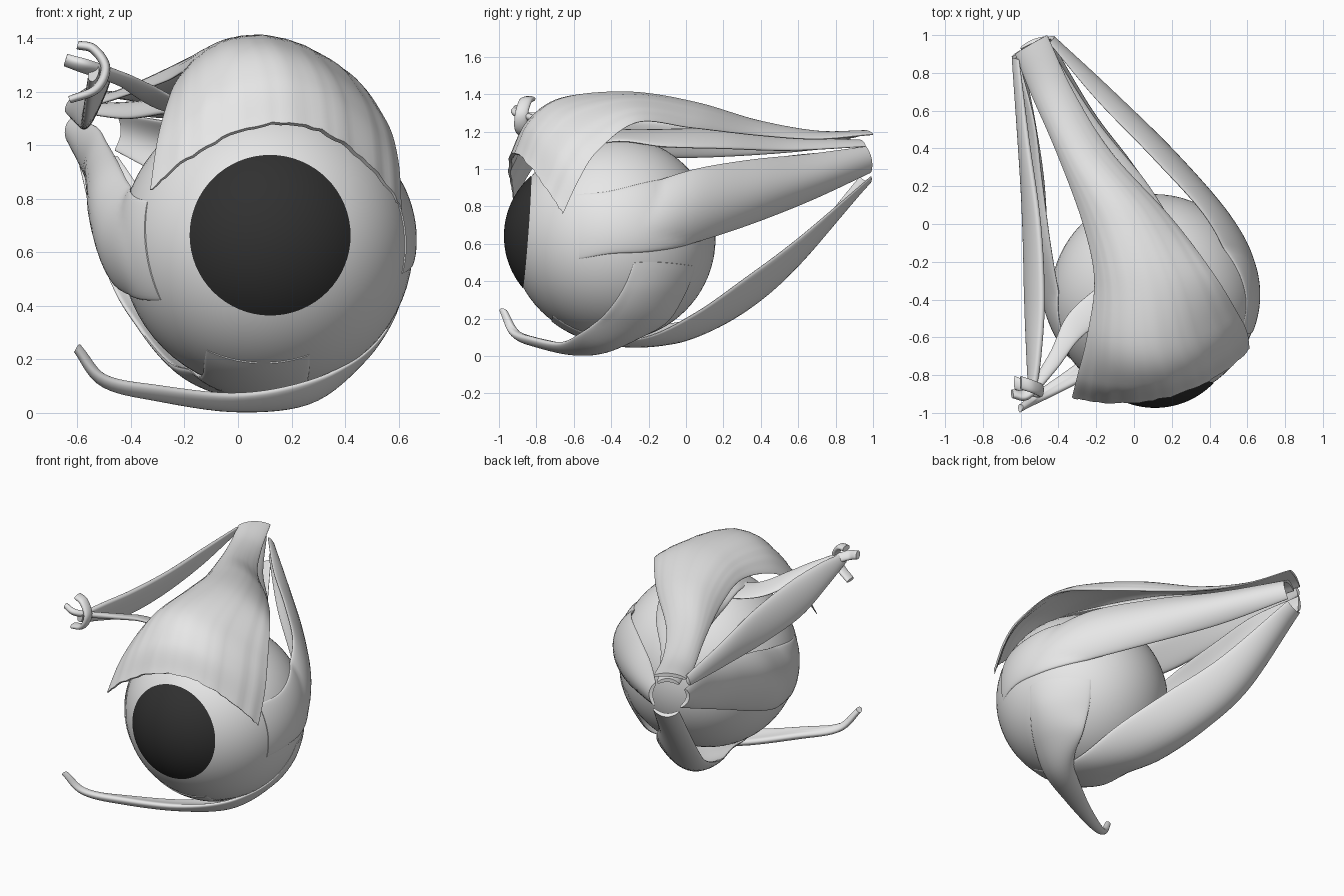
import bpy, bmesh, math, random
from mathutils import Vector, Matrix

random.seed(4)
G = Vector((0.107, -0.39, 0.63))   # globe centre
R = 0.548                          # globe radius


def material(name, v):
    m = bpy.data.materials.new(name)
    m.diffuse_color = (v, v, v, 1)
    return m


GREY = material("pale grey", 0.8)
DARK = material("dark cornea", 0.03)


def finish(name, bm, mat, angle=50):
    bmesh.ops.recalc_face_normals(bm, faces=bm.faces)
    me = bpy.data.meshes.new(name)
    bm.to_mesh(me)
    bm.free()
    ob = bpy.data.objects.new(name, me)
    bpy.context.collection.objects.link(ob)
    me.materials.append(mat)
    bpy.context.view_layer.objects.active = ob
    ob.select_set(True)
    bpy.ops.object.shade_smooth_by_angle(angle=math.radians(angle))
    ob.select_set(False)
    return ob


def spline(pts, s):
    """Catmull-Rom through pts, s in 0..1"""
    x = s * (len(pts) - 1)
    i = min(int(x), len(pts) - 2)
    t = x - i
    b, c = pts[i], pts[i + 1]
    a = pts[i - 1] if i else b * 2 - c
    d = pts[i + 2] if i + 2 < len(pts) else c * 2 - b
    return (b * 2 + (c - a) * t + (a * 2 - b * 5 + c * 4 - d) * t * t
            + (b * 3 - a - c * 3 + d) * t ** 3) * 0.5


def band(name, sections, thick, clear=None, wrinkle=0.0, ns=48, nu=20):
    """Muscle strap: each section is left edge, middle, right edge.
    thick = half thickness at start, middle, end; clear = lift off the globe at start, end."""
    rails = [[Vector(s[k:k + 3]) for s in sections] for k in (0, 3, 6)]

    def point(s, u):
        l, m, r = (spline(rail, s) for rail in rails)
        p = m + (r - l) * (u / 2) + ((l + r) / 2 - m) * u * u
        if clear:
            d = p - G
            lift = R + clear[0] + (clear[1] - clear[0]) * s ** 3
            # push out of the globe, and settle onto it towards the insertion
            if d.length < lift:
                p = G + d.normalized() * lift
            else:
                h = min(max((s - 0.65) / 0.35, 0), 1)
                p = p.lerp(G + d.normalized() * lift, h * h * (3 - 2 * h))
        return p

    bm = bmesh.new()
    rings = []
    phase = [random.uniform(0, 6.28) for _ in range(3)]
    ragged = [random.uniform(-1, 1) for _ in range(nu + 1)]
    for i in range(ns + 1):
        s = i / ns
        a, b, c = thick
        t = a * (1 - s) * (1 - 2 * s) + 4 * b * s * (1 - s) + c * s * (2 * s - 1)
        upper, lower = [], []
        for j in range(nu + 1):
            u = -math.cos(math.pi * j / nu)
            p = point(s, u)
            e = 0.004
            du = point(s, min(u + e, 1)) - point(s, max(u - e, -1))
            ds = point(min(s + e, 1), u) - point(max(s - e, 0), u)
            n = ds.cross(du).normalized()
            w = wrinkle * s * s * sum(math.sin(k * u + ph) for k, ph in zip((17, 29, 41), phase))
            p = p + n * w
            if i == ns:
                p = p + ds.normalized() * ragged[j] * wrinkle * 3
            h = n * t * max(1 - u * u, 0) ** 0.4
            upper.append(p + h)
            if 0 < j < nu:
                lower.append(p - h)
        rings.append([bm.verts.new(v) for v in upper + lower[::-1]])
    k = len(rings[0])
    for r0, r1 in zip(rings, rings[1:]):
        for j in range(k):
            bm.faces.new((r0[j], r0[(j + 1) % k], r1[(j + 1) % k], r1[j]))
    # end caps as quad strips across the strap
    for r in (rings[0], rings[-1]):
        for j in range(nu):
            q = [r[j], r[j + 1], r[(k - j - 1) % k], r[(k - j) % k]]
            bm.faces.new(list(dict.fromkeys(q)))
    return finish(name, bm, GREY)


# Globe and bulging cornea, gaze tilted slightly up
gaze = Vector((0.013, -0.46, 0.034)).normalized()
turn = gaze.to_track_quat('Z', 'Y').to_matrix().to_4x4()
bm = bmesh.new()
bmesh.ops.create_uvsphere(bm, u_segments=64, v_segments=40, radius=R)
bm.transform(Matrix.Translation(G) @ turn)
finish("eyeball", bm, GREY)

bm = bmesh.new()
rim, base, height = 0.301, 0.462, 0.122
rc = (rim ** 2 + height ** 2) / (2 * height)
amax = math.asin(rim / rc)
prof = [bm.verts.new((rc * math.sin(amax * i / 16), 0, base + height - rc + rc * math.cos(amax * i / 16)))
        for i in range(17)]
edges = [bm.edges.new(p) for p in zip(prof, prof[1:])]
bmesh.ops.spin(bm, geom=prof + edges, axis=(0, 0, 1), cent=(0, 0, 0), angle=2 * math.pi, steps=64)
bmesh.ops.remove_doubles(bm, verts=bm.verts, dist=1e-4)
bm.transform(Matrix.Translation(G) @ turn)
finish("cornea", bm, DARK)

# Eyelid lifter, the wide fan on top
band("lid_lifter_muscle", [
    (-.63, .90, 1.17, -.55, .95, 1.195, -.46, 1.0, 1.185),
    (-.55, .70, 1.15, -.44, .70, 1.19, -.32, .70, 1.16),
    (-.41, .38, 1.19, -.28, .38, 1.245, -.12, .38, 1.18),
    (-.27, .00, 1.24, -.06, .05, 1.34, .20, .03, 1.22),
    (-.21, -.30, 1.27, .07, -.30, 1.395, .42, -.26, 1.25),
    (-.25, -.60, 1.20, .12, -.65, 1.365, .55, -.47, 1.10),
    (-.30, -.80, 1.03, .17, -.82, 1.25, .60, -.57, .95),
    (-.33, -.92, .83, .19, -.905, 1.08, .615, -.66, .76)],
    (.012, .018, .010), wrinkle=.0018, ns=60, nu=48)

# Four straight muscles, from the apex ring to the globe
band("upper_straight_muscle", [
    (-.58, .90, 1.12, -.52, .93, 1.145, -.46, .96, 1.12),
    (-.42, .50, 1.10, -.33, .53, 1.15, -.20, .55, 1.10),
    (-.27, .15, 1.12, -.12, .17, 1.19, .08, .20, 1.11),
    (-.18, -.15, 1.12, .03, -.15, 1.19, .26, -.12, 1.12),
    (-.14, -.42, 1.16, .08, -.42, 1.19, .32, -.40, 1.15),
    (-.12, -.68, 1.06, .10, -.70, 1.12, .33, -.68, 1.06)],
    (.012, .025, .005), clear=(.003, 0))
band("outer_straight_muscle", [
    (-.45, .96, 1.12, -.43, .985, 1.05, -.46, .985, .98),
    (-.20, .66, 1.08, -.11, .68, .95, -.17, .66, .83),
    (.10, .35, 1.05, .21, .36, .87, .17, .33, .70),
    (.37, .05, 1.0, .485, .04, .80, .46, .02, .60),
    (.50, -.20, .92, .61, -.20, .74, .60, -.20, .56),
    (.53, -.40, .85, .63, -.40, .70, .63, -.40, .55),
    (.50, -.56, .83, .61, -.57, .68, .61, -.57, .52)],
    (.012, .022, .005), clear=(.0, .0))
band("lower_straight_muscle", [
    (-.45, .99, .96, -.53, .97, .93, -.60, .93, .96),
    (-.22, .60, .63, -.36, .60, .51, -.49, .57, .53),
    (-.01, .32, .42, -.20, .32, .27, -.37, .30, .32),
    (.17, .05, .23, -.05, .03, .115, -.26, 0, .19),
    (.25, -.22, .10, .03, -.22, .07, -.18, -.25, .16),
    (.26, -.48, .10, .07, -.48, .08, -.14, -.48, .13),
    (.27, -.72, .21, .08, -.72, .18, -.12, -.70, .23)],
    (.012, .024, .005), clear=(.0, .0))
band("inner_straight_muscle", [
    (-.62, .90, 1.10, -.635, .89, 1.04, -.60, .92, .98),
    (-.53, .55, 1.07, -.565, .55, .95, -.53, .57, .82),
    (-.49, .25, 1.01, -.545, .22, .86, -.48, .25, .68),
    (-.45, -.05, .94, -.535, -.08, .77, -.46, -.05, .55),
    (-.41, -.30, .86, -.50, -.30, .68, -.45, -.30, .47),
    (-.36, -.53, .80, -.43, -.55, .62, -.37, -.55, .43),
    (-.31, -.65, .78, -.33, -.70, .60, -.29, -.71, .42)],
    (.012, .025, .005), clear=(.003, 0))

# Upper slanting muscle, its pulley and its tendon
band("upper_slanting_muscle", [
    (-.61, .87, 1.18, -.63, .88, 1.15, -.64, .87, 1.12),
    (-.56, .45, 1.21, -.59, .45, 1.15, -.60, .45, 1.08),
    (-.50, 0, 1.25, -.545, 0, 1.16, -.58, 0, 1.06),
    (-.48, -.40, 1.28, -.53, -.40, 1.19, -.57, -.40, 1.08),
    (-.50, -.70, 1.30, -.53, -.70, 1.24, -.56, -.70, 1.17),
    (-.53, -.90, 1.30, -.54, -.90, 1.27, -.55, -.90, 1.24)],
    (.012, .030, .018))
band("upper_slanting_tendon", [
    (-.64, -.92, 1.335, -.645, -.90, 1.32, -.65, -.88, 1.30),
    (-.55, -.92, 1.31, -.56, -.90, 1.295, -.57, -.87, 1.27),
    (-.41, -.77, 1.26, -.43, -.73, 1.245, -.45, -.69, 1.23),
    (-.25, -.57, 1.20, -.28, -.50, 1.18, -.32, -.43, 1.16),
    (.0, -.45, 1.18, -.02, -.33, 1.17, -.04, -.2, 1.16)],
    (.018, .018, .005), clear=(.003, .003))
loop = [Vector(p) for p in ((-.60, -.84, 1.375), (-.54, -.86, 1.36), (-.495, -.88, 1.29),
                            (-.53, -.88, 1.21), (-.63, -.84, 1.17))]
flat = Vector((0, .035, 0))
band("pulley_loop", [(*(p - flat), *p, *(p + flat)) for p in loop], (.016, .018, .014), ns=28, nu=12)

# Lower slanting muscle, sweeping under the globe to its outer side
band("lower_slanting_muscle", [
    (-.60, -.995, .25, -.60, -.975, .24, -.60, -.955, .24),
    (-.50, -.94, .14, -.50, -.91, .12, -.50, -.88, .12),
    (-.30, -.84, .10, -.30, -.79, .07, -.30, -.74, .08),
    (0, -.68, .07, 0, -.59, .03, 0, -.50, .04),
    (.27, -.57, .12, .27, -.43, .06, .25, -.30, .09),
    (.45, -.45, .21, .45, -.27, .20, .34, -.10, .18),
    (.57, -.34, .36, .54, -.17, .35, .37, 0, .33),
    (.62, -.28, .50, .57, -.12, .50, .40, .05, .48)],
    (.018, .026, .005), clear=(.004, 0))
